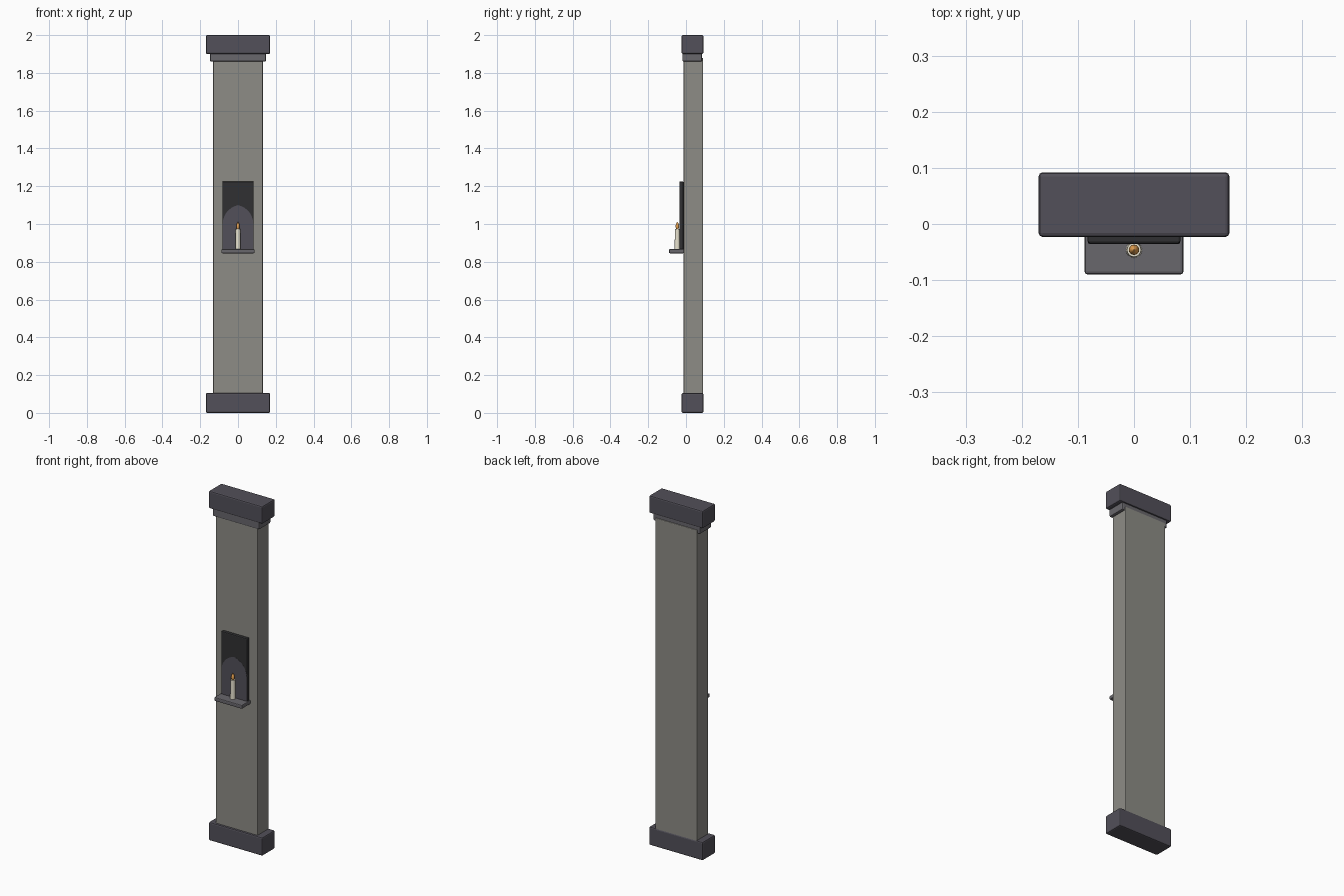
import bpy, bmesh, math

if "Cube" in bpy.data.objects:
    bpy.data.objects.remove(bpy.data.objects["Cube"])


def material(name, r, g, b):
    m = bpy.data.materials.new(name)
    m.diffuse_color = (r, g, b, 1)
    m.use_nodes = True
    m.node_tree.nodes["Principled BSDF"].inputs["Base Color"].default_value = m.diffuse_color
    return m


DARK = material("dark_stone", 0.085, 0.08, 0.10)
TRIM = material("trim_stone", 0.14, 0.135, 0.15)
STONE = material("light_stone", 0.27, 0.265, 0.24)
SOOT = material("soot", 0.03, 0.03, 0.032)
WAX = material("wax", 0.80, 0.76, 0.62)
FIRE = material("fire", 0.80, 0.36, 0.08)


def finish(name, bm, mat, bevel=0.0, smooth=False):
    bmesh.ops.recalc_face_normals(bm, faces=bm.faces)
    me = bpy.data.meshes.new(name)
    bm.to_mesh(me)
    bm.free()
    me.materials.append(mat)
    ob = bpy.data.objects.new(name, me)
    bpy.context.collection.objects.link(ob)
    if bevel:
        mod = ob.modifiers.new("bevel", "BEVEL")
        mod.width = bevel
        mod.segments = 2
    if smooth:
        bpy.ops.object.select_all(action='DESELECT')
        ob.select_set(True)
        bpy.context.view_layer.objects.active = ob
        bpy.ops.object.shade_smooth_by_angle(angle=math.radians(40))
    return ob


def box(name, half_x, y0, y1, z0, z1, mat, bevel):
    bm = bmesh.new()
    bmesh.ops.create_cube(bm, size=1)
    for v in bm.verts:
        v.co.x *= 2 * half_x
        v.co.y = y1 if v.co.y > 0 else y0
        v.co.z = z1 if v.co.z > 0 else z0
    return finish(name, bm, mat, bevel)


def lathe(name, profile, y, mat, sides=16):
    bm = bmesh.new()
    rings = []
    for r, z in profile:
        rings.append([bm.verts.new((r * math.cos(2 * math.pi * i / sides),
                                    y + r * math.sin(2 * math.pi * i / sides), z))
                      for i in range(sides)])
    for a, b in zip(rings, rings[1:]):
        for i in range(sides):
            j = (i + 1) % sides
            bm.faces.new((a[i], a[j], b[j], b[i]))
    bm.faces.new(rings[0])
    bm.faces.new(rings[-1])
    return finish(name, bm, mat, smooth=True)


# Pilaster
box("base_block", 0.17, -0.023, 0.092, 0.0, 0.105, DARK, 0.007)
box("shaft", 0.132, -0.012, 0.09, 0.09, 1.88, STONE, 0.004)
box("collar", 0.148, -0.019, 0.085, 1.86, 1.91, TRIM, 0.006)
box("top_block", 0.17, -0.023, 0.092, 1.9, 2.0, DARK, 0.007)

# Candle niche: back plate, pointed arch inlay, shelf
box("niche_back", 0.083, -0.035, -0.014, 0.86, 1.225, SOOT, 0.005)

half, spring, rise = 0.081, 1.0, 0.10
radius = (half * half + rise * rise) / (2 * half)
sweep = math.asin(rise / radius)
right = [(half, 0.862)]
for i in range(8):
    t = sweep * i / 8
    right.append((half - radius + radius * math.cos(t), spring + radius * math.sin(t)))
outline = right + [(0, spring + rise)] + [(-x, z) for x, z in reversed(right)]
bm = bmesh.new()
face = bm.faces.new([bm.verts.new((x, -0.0354, z)) for x, z in outline])
ext = bmesh.ops.extrude_face_region(bm, geom=[face])
for v in ext["geom"]:
    if isinstance(v, bmesh.types.BMVert):
        v.co.y = -0.018
finish("niche_arch", bm, DARK)

box("shelf", 0.088, -0.09, -0.01, 0.845, 0.867, TRIM, 0.005)

# Candle and flame
lathe("candle", [(0.0145, 0.866), (0.0125, 0.974)], -0.046, WAX)
lathe("flame", [(0.003, 0.971), (0.007, 0.976), (0.0092, 0.984), (0.0088, 0.992),
                (0.0065, 1.001), (0.003, 1.008), (0.0006, 1.011)], -0.046, FIRE)
